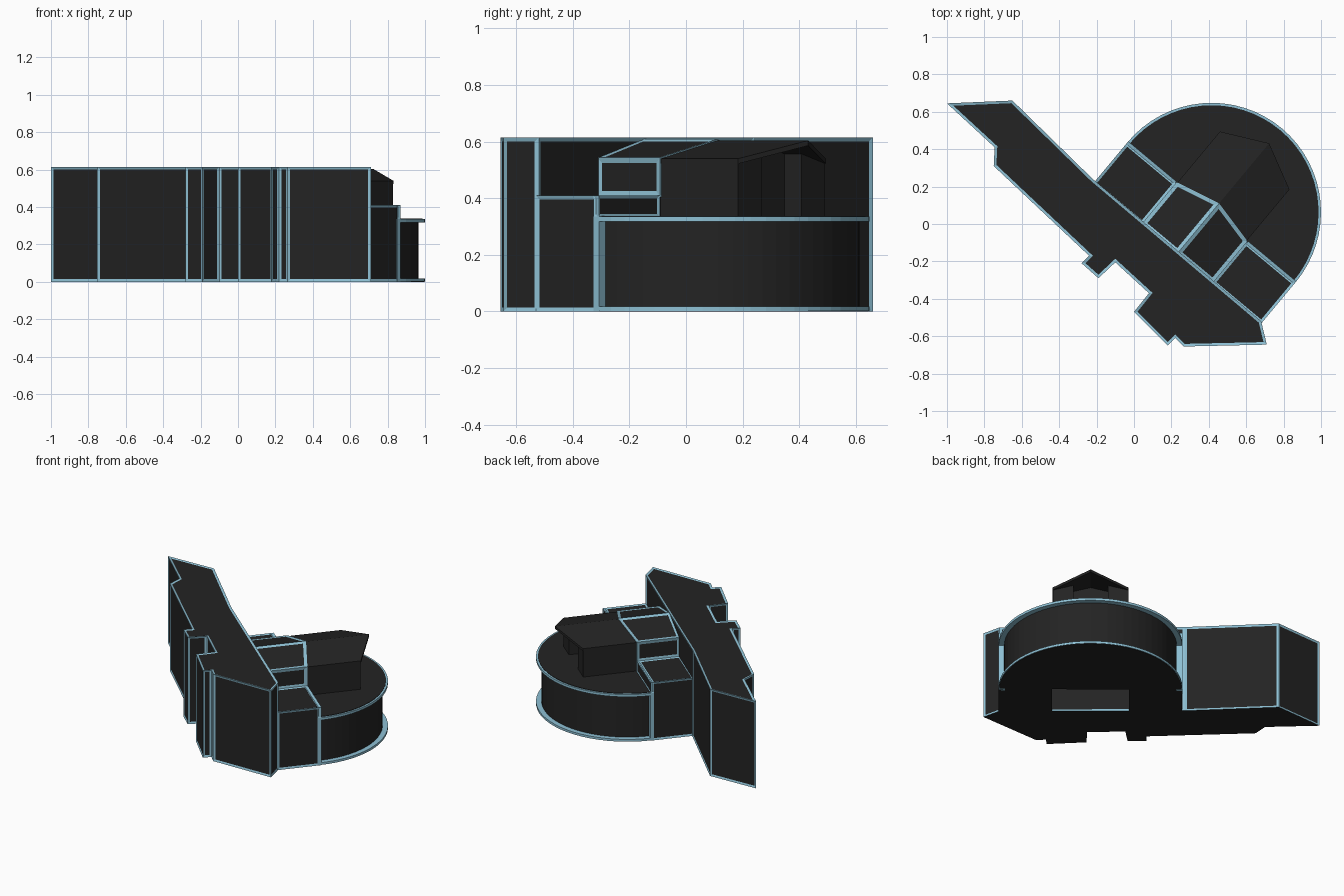
import bpy, bmesh, math

if "Cube" in bpy.data.objects:
    bpy.data.objects.remove(bpy.data.objects["Cube"])

def material(name, rgb):
    m = bpy.data.materials.new(name)
    m.diffuse_color = (*rgb, 1)
    m.use_nodes = True
    m.node_tree.nodes["Principled BSDF"].inputs["Base Color"].default_value = m.diffuse_color
    return m

DARK = material("near_black", (0.017, 0.017, 0.017))
BLUE = material("pale_blue_trim", (0.27, 0.53, 0.66))

# Local frame of the wing: u runs along the slab, v points away from it
CX, CY = 0.415, 0.063
UX, UY = 0.768, -0.640
R = 0.585

def world(u, v):
    return CX + u * UX - v * UY, CY + u * UY + v * UX

def prism(name, pts, z0, z1, frame=0.0, local=True, mat=DARK):
    """Extruded outline; z0 / z1 may be per-corner lists. frame > 0 adds trim around
    every side and top panel."""
    n = len(pts)
    lo = z0 if isinstance(z0, list) else [z0] * n
    hi = z1 if isinstance(z1, list) else [z1] * n
    xy = [world(*p) if local else p for p in pts]
    bm = bmesh.new()
    a = [bm.verts.new((x, y, z)) for (x, y), z in zip(xy, lo)]
    b = [bm.verts.new((x, y, z)) for (x, y), z in zip(xy, hi)]
    bm.faces.new(a[::-1])
    bm.faces.new(b)
    for i in range(n):
        j = (i + 1) % n
        bm.faces.new((a[i], a[j], b[j], b[i]))
    bmesh.ops.recalc_face_normals(bm, faces=bm.faces[:])
    if frame:
        panels = [f for f in bm.faces if f.normal.z > -0.5]
        res = bmesh.ops.inset_individual(bm, faces=panels, thickness=frame,
                                         depth=-0.004, use_even_offset=True)
        for f in res["faces"]:
            f.material_index = 1
    me = bpy.data.meshes.new(name)
    bm.to_mesh(me)
    bm.free()
    me.materials.append(mat)
    me.materials.append(BLUE)
    ob = bpy.data.objects.new(name, me)
    bpy.context.collection.objects.link(ob)
    return ob

def rect(u0, u1, v0, v1):
    return [(u0, v0), (u1, v0), (u1, v1), (u0, v1)]

def half_disc(r, n=32):
    return [(r * math.cos(math.pi * i / n), r * math.sin(math.pi * i / n))
            for i in range(n + 1)]

# Long main slab with notched front
slab = [(-1, 0.645), (-0.745, 0.41), (-0.75, 0.31), (-0.24, -0.17), (-0.28, -0.21),
        (-0.19, -0.29), (-0.10, -0.205), (0.08, -0.37), (0.0, -0.47), (0.18, -0.65),
        (0.22, -0.61), (0.265, -0.655), (0.71, -0.645), (0.68, -0.52),
        (-0.22, 0.24), (-0.65, 0.66)]
prism("main_slab", slab, 0, 0.615, 0.014, local=False)

# Half-round drum: recessed wall between two trim rims
prism("drum_wall", half_disc(R - 0.035), 0.01, 0.33)
prism("drum_floor", half_disc(R - 0.004), 0, 0.004)
prism("drum_bottom_rim", half_disc(R), 0.002, 0.018, mat=BLUE)
prism("drum_top_rim", half_disc(R), 0.318, 0.335, mat=BLUE)
prism("drum_roof", half_disc(R - 0.013), 0.33, 0.338)

# Mirrored halves of the connecting block and the gabled hall
for s, side in ((-1, "left"), (1, "right")):
    # low flat-roofed end block, with its framed band above the drum
    prism("end_block_" + side, rect(s * 0.245, s * R, -0.285, 0), 0, 0.41, 0.014)
    prism("upper_band_" + side, rect(s * 0.25, s * R, -0.02, 0.006), 0.335, 0.41, 0.01)
    prism("drum_post_" + side, rect(s * (R - 0.04), s * R, -0.02, 0.006), 0, 0.335, mat=BLUE)

    # framed gable section against the slab
    prism("gable_block_" + side,
          [(0, -0.285), (s * 0.247, -0.285), (s * 0.247, 0.004), (0, 0.062)],
          0.405, [0.609, 0.544, 0.544, 0.609], 0.02)

    # dark hall: walls, flanks beside the entrance recess, pointed roof
    prism("hall_wall_" + side, rect(0, s * 0.24, 0, 0.28), 0.33, [0.59, 0.525, 0.525, 0.59])
    prism("hall_flank_" + side, rect(s * 0.11, s * 0.24, 0.27, 0.358), 0.33,
          [0.56, 0.525, 0.525, 0.56])
    top = [0.604, 0.54, 0.54, 0.604]
    prism("hall_roof_" + side,
          [(0, 0.05), (s * 0.242, 0.0), (s * 0.242, 0.36), (0, 0.48)],
          [z - 0.018 for z in top], top)
